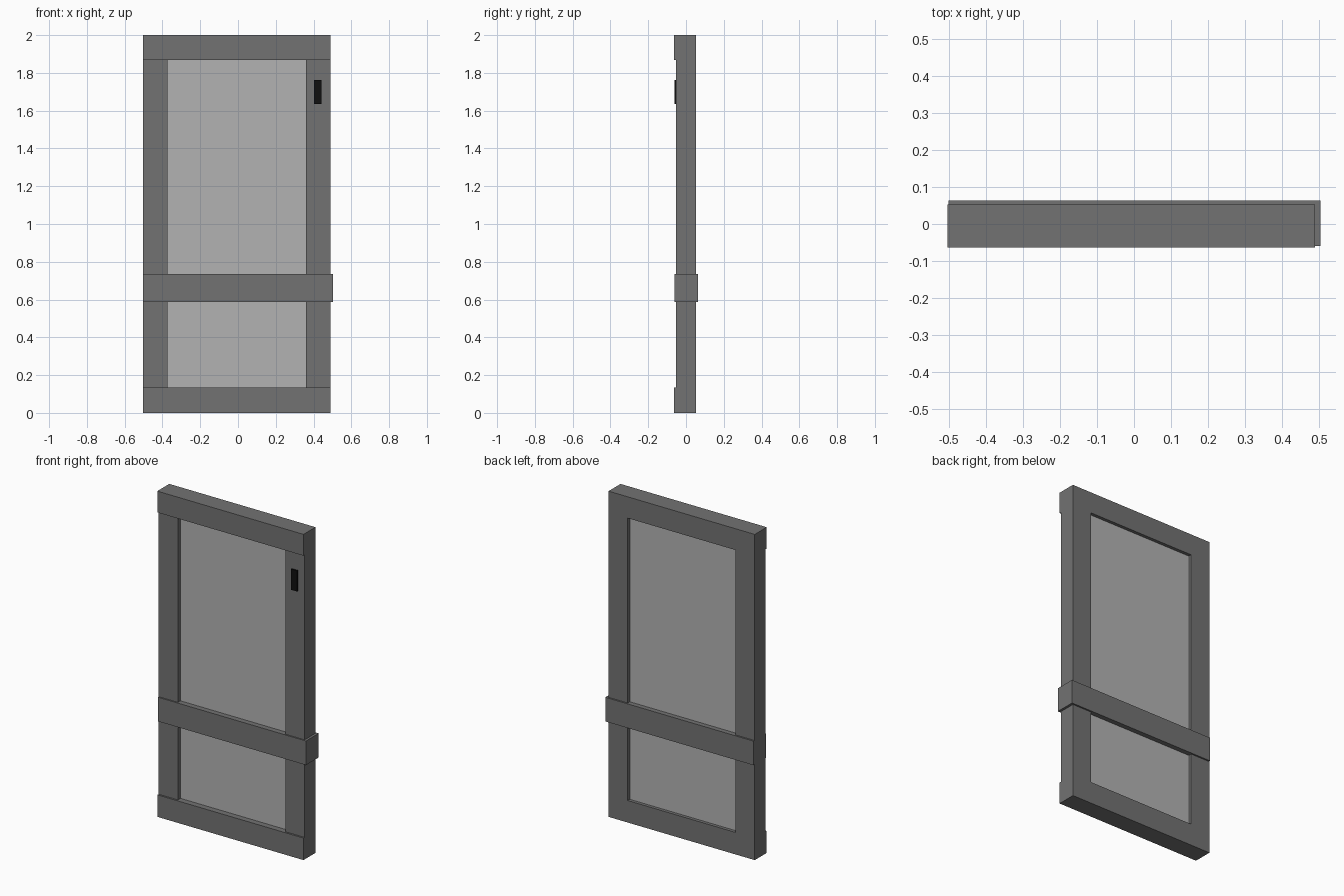
import bpy

if "Cube" in bpy.data.objects:
    bpy.data.objects.remove(bpy.data.objects["Cube"])


def material(name, v):
    m = bpy.data.materials.new(name)
    m.diffuse_color = (v, v, v, 1)
    m.use_nodes = True
    m.node_tree.nodes["Principled BSDF"].inputs["Base Color"].default_value = m.diffuse_color
    return m


def box(name, x, y, z, mat):
    """Box from (min, max) ranges on each axis."""
    bpy.ops.mesh.primitive_cube_add(
        size=1, location=[(a + b) / 2 for a, b in (x, y, z)])
    ob = bpy.context.object
    ob.name = name
    ob.scale = [b - a for a, b in (x, y, z)]
    bpy.ops.object.transform_apply(location=False, rotation=False, scale=True)
    ob.data.materials.append(mat)
    return ob


frame_mat = material("frame_grey", 0.17)
pane_mat = material("pane_grey", 0.45)
black_mat = material("black", 0.005)

LEFT, RIGHT = -0.504, 0.489
BACK = 0.053
BOTTOM_TOP, TOP_BOTTOM = 0.135, 1.869

# Top and bottom rails stand slightly proud of the stiles at the front
for name, z in (("bottom_rail", (0, BOTTOM_TOP)), ("top_rail", (TOP_BOTTOM, 2))):
    box(name, (LEFT, RIGHT), (-0.063, BACK), z, frame_mat)

# Side stiles between the rails
for name, x in (("left_stile", (LEFT, -0.372)), ("right_stile", (0.359, RIGHT))):
    box(name, x, (-0.052, BACK), (BOTTOM_TOP, TOP_BOTTOM), frame_mat)

# Middle rail wraps round front and back and overhangs on the right
box("middle_rail", (-0.502, 0.504), (-0.06, 0.063), (0.586, 0.734), frame_mat)

# Recessed panes above and below the middle rail
for name, z in (("lower_pane", (BOTTOM_TOP, 0.586)), ("upper_pane", (0.734, TOP_BOTTOM))):
    box(name, (-0.372, 0.359), (-0.027, 0.033), z, pane_mat)

# Small black plate on the right stile
box("lock_plate", (0.402, 0.443), (-0.061, -0.05), (1.636, 1.763), black_mat)
